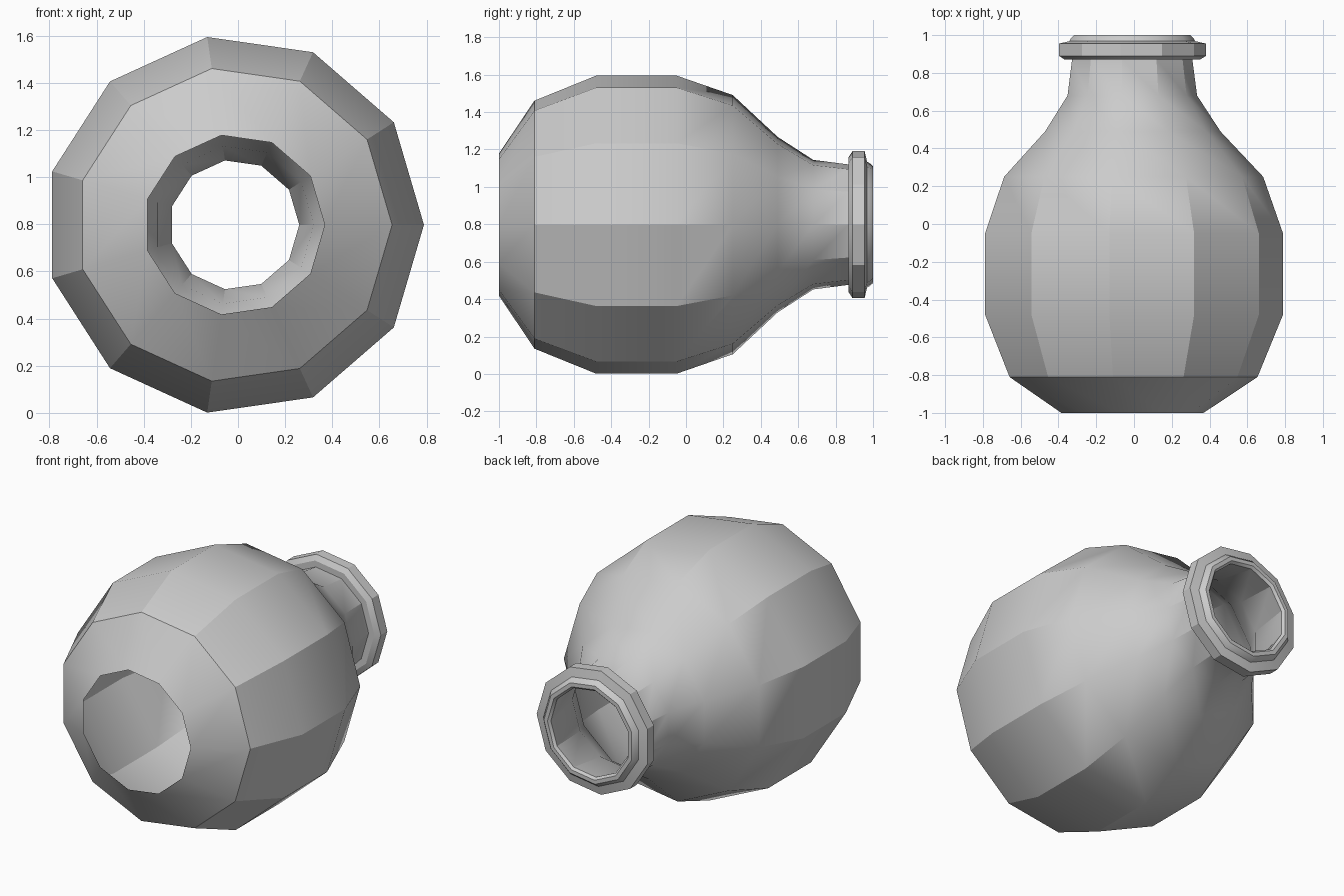
import bpy, bmesh, math

cube = bpy.data.objects.get("Cube")
if cube:
    bpy.data.objects.remove(cube, do_unlink=True)

SIDES = 11
CENTRE_X, CENTRE_Z = -0.016, 0.798

clay = bpy.data.materials.new("plain grey")
clay.use_nodes = True
GREY = (0.6, 0.6, 0.6, 1)
clay.diffuse_color = GREY
clay.node_tree.nodes["Principled BSDF"].inputs["Base Color"].default_value = GREY


def lathe(name, profile):
    """Turn a closed (radius, y) outline around the lengthwise axis."""
    bm = bmesh.new()
    rings = []
    for r, y in profile:
        ring = []
        for i in range(SIDES):
            a = math.tau * i / SIDES
            ring.append(bm.verts.new((CENTRE_X + r * math.cos(a), y,
                                      CENTRE_Z + r * math.sin(a))))
        rings.append(ring)
    for k, ring in enumerate(rings):
        after = rings[(k + 1) % len(rings)]
        for i in range(SIDES):
            j = (i + 1) % SIDES
            bm.faces.new((ring[i], ring[j], after[j], after[i]))
    bmesh.ops.recalc_face_normals(bm, faces=bm.faces)
    mesh = bpy.data.meshes.new(name)
    bm.to_mesh(mesh)
    bm.free()
    mesh.materials.append(clay)
    obj = bpy.data.objects.new(name, mesh)
    bpy.context.collection.objects.link(obj)
    bpy.ops.object.select_all(action="DESELECT")
    obj.select_set(True)
    bpy.context.view_layer.objects.active = obj
    bpy.ops.object.shade_smooth_by_angle(angle=math.radians(30))
    return obj


# Hollow body: outer wall from the open front end to the neck
outer = [(0.384, -1), (0.67, -0.81), (0.805, -0.48), (0.805, -0.05),
         (0.70, 0.25), (0.474, 0.49), (0.35, 0.68), (0.325, 0.87)]

# Thin inner wall, running back to a knife edge at the front opening
WALL = 0.012
inner = [(r - WALL, y) for r, y in reversed(outer[1:-1])]

# Collar and lip around the neck opening
collar = [(0.365, 0.87), (0.397, 0.89), (0.397, 0.955), (0.34, 0.968),
          (0.33, 0.985), (0.315, 1.0), (0.29, 1.0), (0.276, 0.985)]

lathe("vessel", outer + collar + inner)
